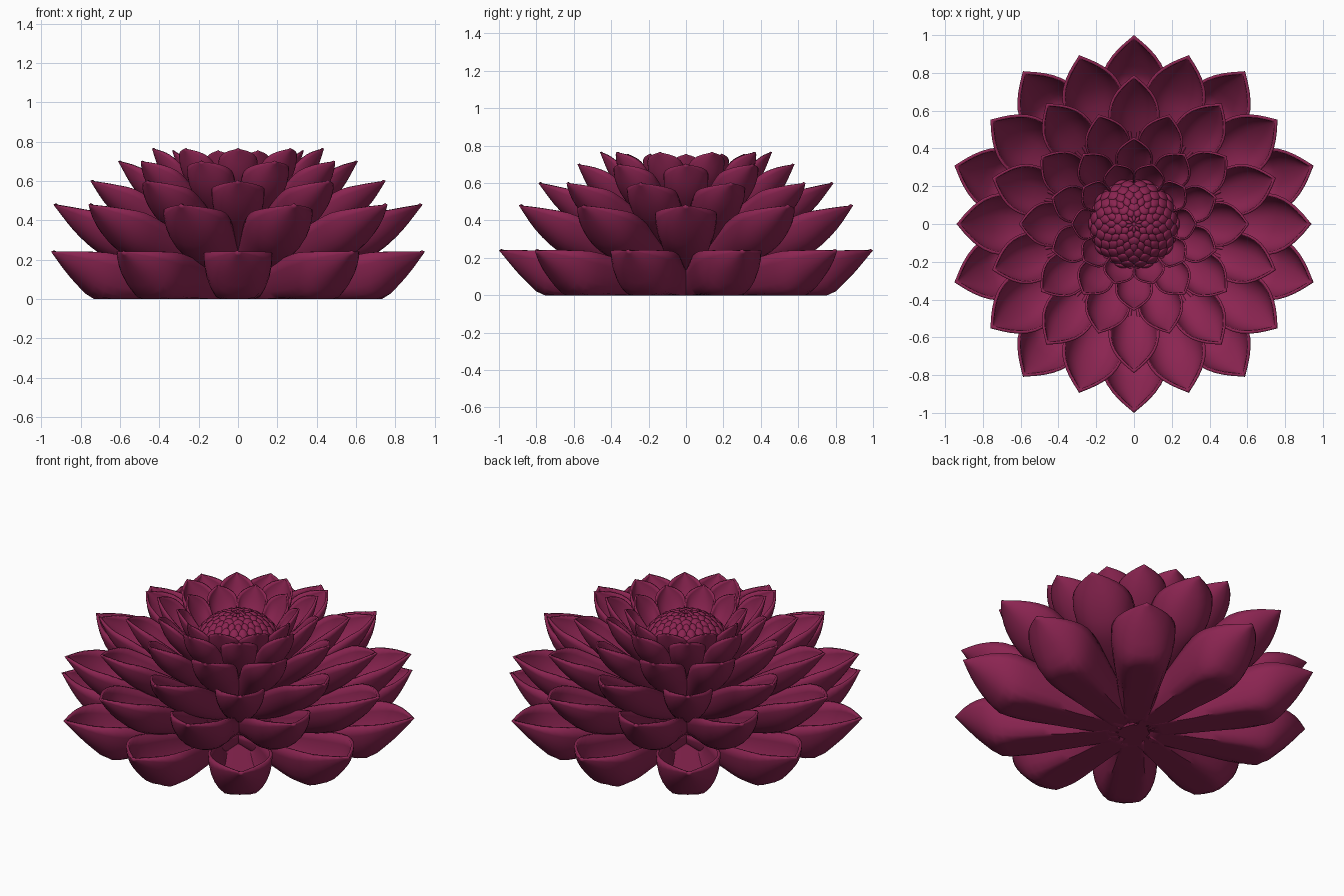
import bpy, bmesh, math
from mathutils import Matrix, Vector

cube = bpy.data.objects.get("Cube")
if cube:
    bpy.data.objects.remove(cube, do_unlink=True)

COLOUR = (0.26, 0.018, 0.083, 1)
mat = bpy.data.materials.new("deep magenta")
mat.use_nodes = True
mat.diffuse_color = COLOUR
bsdf = mat.node_tree.nodes["Principled BSDF"]
bsdf.inputs["Base Color"].default_value = COLOUR
bsdf.inputs["Roughness"].default_value = 0.6


def curve(xs, ys, x):
    """Smooth interpolation through the points (xs, ys)."""
    n = len(xs)
    slope = lambda i: ((ys[min(i + 1, n - 1)] - ys[max(i - 1, 0)])
                       / (xs[min(i + 1, n - 1)] - xs[max(i - 1, 0)]))
    i = max(k for k in range(n - 1) if xs[k] <= x)
    h = xs[i + 1] - xs[i]
    u = (x - xs[i]) / h
    return ((1 + 2 * u) * (1 - u) ** 2 * ys[i] + u * (1 - u) ** 2 * h * slope(i)
            + u * u * (3 - 2 * u) * ys[i + 1] + u * u * (u - 1) * h * slope(i + 1))


def finish(bm, name, angle=50):
    mesh = bpy.data.meshes.new(name)
    bm.to_mesh(mesh)
    bm.free()
    obj = bpy.data.objects.new(name, mesh)
    bpy.context.collection.objects.link(obj)
    mesh.materials.append(mat)
    bpy.ops.object.select_all(action="DESELECT")
    obj.select_set(True)
    bpy.context.view_layer.objects.active = obj
    bpy.ops.object.shade_smooth_by_angle(angle=math.radians(angle))
    return obj


# Petal tiers: cupped petals, each a keel line and a rim line swept together
WIDTH_T = (0, 0.3, 0.55, 0.72, 0.83, 0.92, 1)
WIDTH = (0.5, 0.68, 0.92, 1, 0.84, 0.48, 0)
LINE_T = (0, 0.35, 0.7, 0.86, 1)
ALONG, ACROSS = 18, 14


def petal_tier(name, inner, outer, half_width, keel, rim, turn, thickness):
    bm = bmesh.new()
    for k in range(10):
        spin = Matrix.Rotation(math.radians(36 * k + turn - 90), 3, "Z")
        rows = []
        for i in range(ALONG + 1):
            t = 1 - (1 - i / ALONG) ** 1.4
            w = half_width * curve(WIDTH_T, WIDTH, t)
            low, high = curve(LINE_T, keel, t), curve(LINE_T, rim, t)
            row = []
            for j in range(ACROSS + 1):
                a = math.pi * (j / ACROSS - 0.5)
                side = math.copysign(abs(math.sin(a)) ** 0.85, a) * w
                z = max(0, low + (high - low) * (1 - math.cos(a)))
                row.append(bm.verts.new(spin @ Vector((inner + (outer - inner) * t, side, z))))
            rows.append(row)
        for r0, r1 in zip(rows, rows[1:]):
            for j in range(ACROSS):
                bm.faces.new((r0[j], r0[j + 1], r1[j + 1], r1[j]))
    bmesh.ops.remove_doubles(bm, verts=bm.verts, dist=0.0005)
    bmesh.ops.dissolve_degenerate(bm, edges=bm.edges, dist=0.0001)
    # Outer side faces down and outward
    bm.normal_update()
    if sum(f.normal.z * f.calc_area() for f in bm.faces) > 0:
        bmesh.ops.reverse_faces(bm, faces=bm.faces)
    obj = finish(bm, name)
    solid = obj.modifiers.new("thickness", "SOLIDIFY")
    solid.thickness = thickness
    solid.offset = -1


petal_tier("petals_tier_1", 0.08, 1.0, 0.175, (-0.03, -0.04, -0.03, 0.09, 0.24),
           (0.06, 0.15, 0.23, 0.24, 0.24), 0, 0.016)
petal_tier("petals_tier_2", 0.08, 0.94, 0.165, (0.06, 0.13, 0.22, 0.33, 0.48),
           (0.14, 0.29, 0.43, 0.46, 0.48), 18, 0.016)
petal_tier("petals_tier_3", 0.08, 0.79, 0.135, (0.13, 0.23, 0.37, 0.47, 0.6),
           (0.2, 0.4, 0.55, 0.58, 0.6), 0, 0.014)
petal_tier("petals_tier_4", 0.08, 0.61, 0.12, (0.22, 0.34, 0.48, 0.57, 0.7),
           (0.28, 0.48, 0.64, 0.68, 0.7), 18, 0.012)
petal_tier("petals_tier_5", 0.08, 0.46, 0.1, (0.3, 0.42, 0.56, 0.64, 0.765),
           (0.36, 0.53, 0.69, 0.74, 0.765), 0, 0.011)
petal_tier("petals_tier_6", 0.08, 0.335, 0.085, (0.38, 0.47, 0.58, 0.65, 0.755),
           (0.42, 0.56, 0.69, 0.73, 0.755), 18, 0.01)

# Core: turned stalk that widens into the dome
DOME_Z, DOME_R, DOME_H = 0.5, 0.235, 0.225
profile = [(0.14, 0), (0.13, 0.06), (0.09, 0.16), (0.1, 0.34), (0.19, 0.44)]
for i in range(9):
    a = math.pi / 2 * i / 8
    profile.append((DOME_R * math.cos(a) + 0.0001, DOME_Z + DOME_H * math.sin(a)))
bm = bmesh.new()
SIDES = 40
rings = [[bm.verts.new((r * math.cos(2 * math.pi * k / SIDES),
                        r * math.sin(2 * math.pi * k / SIDES), z)) for k in range(SIDES)]
         for r, z in profile]
for a, b in zip(rings, rings[1:]):
    for k in range(SIDES):
        n = (k + 1) % SIDES
        bm.faces.new((a[k], a[n], b[n], b[k]))
bm.faces.new(rings[0][::-1])
bm.faces.new(rings[-1])
finish(bm, "flower_core", 40)

# Dome scales: overlapping buds leaning up toward the centre
bm = bmesh.new()
for row, degrees in enumerate((12, 25, 37, 48, 58, 67, 75, 83)):
    a = math.radians(degrees)
    count = 20 if row < 5 else 10
    ring_r = DOME_R * math.cos(a)
    width = min(0.038, 1.1 * math.pi * ring_r / count)
    length = 0.055 - 0.005 * row
    normal = Vector((math.cos(a) / DOME_R, 0, math.sin(a) / DOME_H)).normalized()
    up = Vector((-normal.z, 0, normal.x))
    # Tip tilts a little off the dome
    up = (up + 0.2 * normal).normalized()
    out = Vector((0, 1, 0)).cross(up)
    axes = Matrix((out, Vector((0, 1, 0)), up)).transposed().to_4x4()
    place = Matrix.Translation((ring_r, 0, DOME_Z + DOME_H * math.sin(a)))
    size = Matrix.Diagonal((0.016, width, length, 1))
    for k in range(count):
        spin = Matrix.Rotation(2 * math.pi * (k + 0.5 * (row % 2)) / count, 4, "Z")
        bmesh.ops.create_uvsphere(bm, u_segments=10, v_segments=8, radius=1,
                                  matrix=spin @ place @ axes @ size)
finish(bm, "dome_scales", 60)
